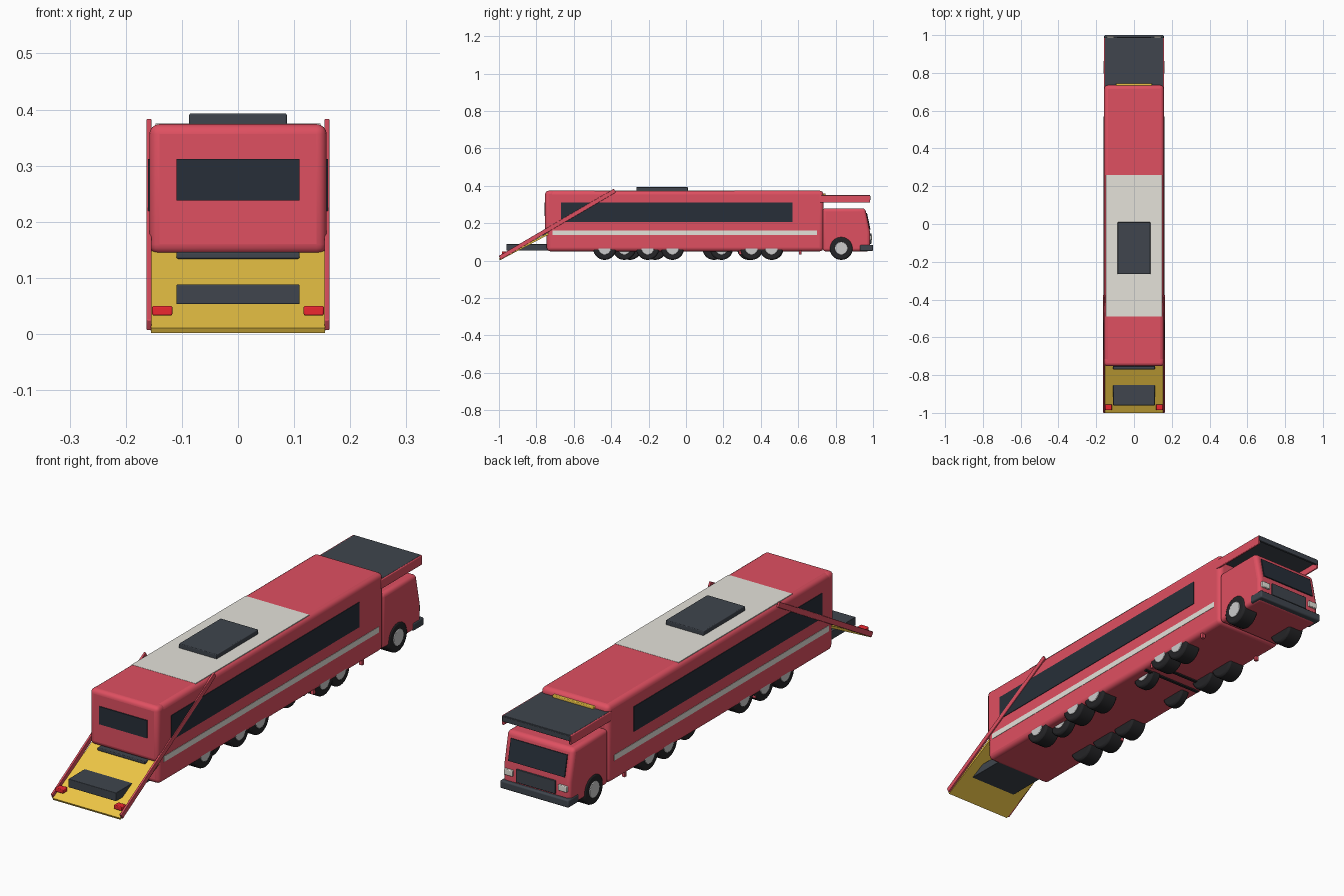
import bpy, bmesh, math

if "Cube" in bpy.data.objects:
    bpy.data.objects.remove(bpy.data.objects["Cube"])

MATS = {}
COLORS = {"red": (0.74, 0.08, 0.12), "dark": (0.05, 0.06, 0.075), "black": (0.018, 0.018, 0.02),
          "glass": (0.02, 0.028, 0.04), "white": (0.78, 0.76, 0.70), "yellow": (0.85, 0.56, 0.06),
          "lamp": (0.85, 0.02, 0.03), "metal": (0.55, 0.56, 0.58)}


def finish(name, bm, color, bevel=0.0, segs=3):
    """Turn a bmesh into a coloured, optionally bevelled object."""
    bmesh.ops.recalc_face_normals(bm, faces=bm.faces)
    me = bpy.data.meshes.new(name)
    bm.to_mesh(me)
    bm.free()
    ob = bpy.data.objects.new(name, me)
    bpy.context.collection.objects.link(ob)
    if color not in MATS:
        MATS[color] = bpy.data.materials.new(color + "_paint")
        MATS[color].diffuse_color = (*COLORS[color], 1)
    me.materials.append(MATS[color])
    if bevel:
        mod = ob.modifiers.new("Bevel", "BEVEL")
        mod.width, mod.segments, mod.limit_method = bevel, segs, "ANGLE"
    bpy.ops.object.select_all(action="DESELECT")
    ob.select_set(True)
    bpy.context.view_layer.objects.active = ob
    bpy.ops.object.shade_smooth_by_angle(angle=math.radians(35))
    return ob


def prism(name, profile, x0, x1, color, bevel=0.0, segs=3):
    """Extrude a (y, z) profile across x."""
    bm = bmesh.new()
    f = bm.faces.new([bm.verts.new((x0, y, z)) for y, z in profile])
    ext = bmesh.ops.extrude_face_region(bm, geom=[f])["geom"]
    bmesh.ops.translate(bm, vec=(x1 - x0, 0, 0),
                        verts=[v for v in ext if isinstance(v, bmesh.types.BMVert)])
    return finish(name, bm, color, bevel, segs)


def box(name, x, y, z, color, bevel=0.0, segs=3):
    """Box from (min, max) ranges."""
    return prism(name, [(y[0], z[0]), (y[1], z[0]), (y[1], z[1]), (y[0], z[1])],
                 x[0], x[1], color, bevel, segs)


def bar(name, a, b, t, x0, x1, color, bevel=0.0):
    """Sloped slab between two (y, z) points, with thickness t."""
    length = math.dist(a, b)
    ny, nz = -(b[1] - a[1]) / length * t, (b[0] - a[0]) / length * t
    return prism(name, [a, b, (b[0] + ny, b[1] + nz), (a[0] + ny, a[1] + nz)], x0, x1, color, bevel)


def disc(name, x0, x1, y, z, r, color, bevel):
    """Wheel-like cylinder along x."""
    prof = [(y + r * math.cos(i * math.tau / 28), z + r * math.sin(i * math.tau / 28)) for i in range(28)]
    return prism(name, prof, x0, x1, color, bevel, 2)


def wheel(name, side, xin, xout, y):
    z, r = 0.066, 0.062
    disc(name + "_tyre", side * xin, side * xout, y, z, r, "black", 0.008)
    disc(name + "_hub", side * (xout - 0.01), side * (xout + 0.003), y, z, r * 0.55, "metal", 0.002)


# Main body with the raised loading door block
box("trailer_body", (-0.158, 0.158), (-0.745, 0.735), (0.05, 0.374), "red", 0.02, 4)
box("loading_door", (-0.158, 0.158), (-0.753, -0.70), (0.142, 0.374), "red", 0.018, 4)
box("door_window", (-0.11, 0.11), (-0.757, -0.74), (0.238, 0.312), "glass")

# Roof panel and hatch
box("roof_panel", (-0.147, 0.147), (-0.49, 0.26), (0.365, 0.3747), "white")
box("roof_hatch", (-0.087, 0.087), (-0.265, 0.01), (0.37, 0.393), "dark", 0.003)

# Side windows, stripes and long ramp rails
for s, n in ((-1, "left"), (1, "right")):
    box(n + "_side_window", (s * 0.15, s * 0.1605), (-0.668, 0.57), (0.208, 0.312), "glass")
    box(n + "_stripe", (s * 0.15, s * 0.1595), (-0.715, 0.70), (0.136, 0.16), "white")
    bar(n + "_ramp_rail", (-0.99, 0.006), (-0.375, 0.365), 0.022, s * 0.154, s * 0.163, "red", 0.002)
    box(n + "_marker_lamp", (s * 0.117, s * 0.153), (-0.985, -0.955), (0.033, 0.05), "lamp", 0.003)

# Yellow ramp, its hinge and step block
bar("ramp_plate", (-0.995, 0.002), (-0.735, 0.139), 0.010, -0.155, 0.155, "yellow")
box("ramp_hinge", (-0.11, 0.11), (-0.77, -0.735), (0.134, 0.146), "dark", 0.003)
box("ramp_step", (-0.11, 0.11), (-0.96, -0.72), (0.053, 0.088), "dark", 0.002)

# Rear canopy over the cab
box("canopy_top", (-0.155, 0.155), (0.725, 0.985), (0.335, 0.35), "dark", 0.002)
box("canopy_end", (-0.157, 0.157), (0.977, 0.987), (0.325, 0.347), "dark", 0.002)
for s, n in ((-1, "left"), (1, "right")):
    box(n + "_canopy_lip", (s * 0.15, s * 0.16), (0.715, 0.985), (0.31, 0.349), "red", 0.003)
box("canopy_hinge", (-0.095, 0.095), (0.725, 0.745), (0.342, 0.36), "yellow", 0.003)

# Cab with sloped windscreen end
prism("cab_body", [(0.73, 0.05), (0.985, 0.05), (0.985, 0.15), (0.958, 0.28), (0.73, 0.28)],
      -0.155, 0.155, "red", 0.016, 4)
bar("windscreen", (0.986, 0.168), (0.968, 0.255), 0.015, -0.13, 0.13, "glass")
box("grille", (-0.09, 0.09), (0.97, 0.991), (0.09, 0.145), "dark", 0.002)
box("bumper", (-0.158, 0.158), (0.93, 1.0), (0.052, 0.085), "dark", 0.006)
for s, n in ((-1, "left"), (1, "right")):
    box(n + "_headlight", (s * 0.105, s * 0.145), (0.97, 0.994), (0.11, 0.135), "white", 0.003)
    wheel(n + "_cab_wheel", s, 0.085, 0.158, 0.83)

# Trailer wheels, poking out of the rounded lower edge
rows = {-1: (-0.435, -0.30, -0.165, 0.335, 0.46), 1: (-0.435, -0.33, -0.205, -0.072, 0.35, 0.457)}
for s, ys in rows.items():
    for i, y in enumerate(ys):
        inner = s == 1 and i == 1
        wheel(f"trailer_wheel_{'right' if s > 0 else 'left'}_{i}", s,
              0.08, 0.12 if inner else 0.154, y)
wheel("inner_wheel_right", 1, 0.065, 0.11, 0.19)
wheel("inner_wheel_left", -1, 0.08, 0.12, 0.15)

# Support legs and cross bars below the floor
for y in (-0.25, 0.29, 0.61):
    for s, n in ((-1, "left"), (1, "right")):
        box(f"{n}_support_leg", (s * 0.135, s * 0.15), (y - 0.007, y + 0.007), (0.032, 0.075), "red", 0.002)
for y in (0.24, 0.30):
    box("floor_cross_bar", (-0.14, 0.14), (y - 0.006, y + 0.006), (0.044, 0.06), "black")

for m in bpy.data.materials:
    if m.users and not m.is_grease_pencil:
        m.use_nodes = True
        m.node_tree.nodes["Principled BSDF"].inputs["Base Color"].default_value = m.diffuse_color
